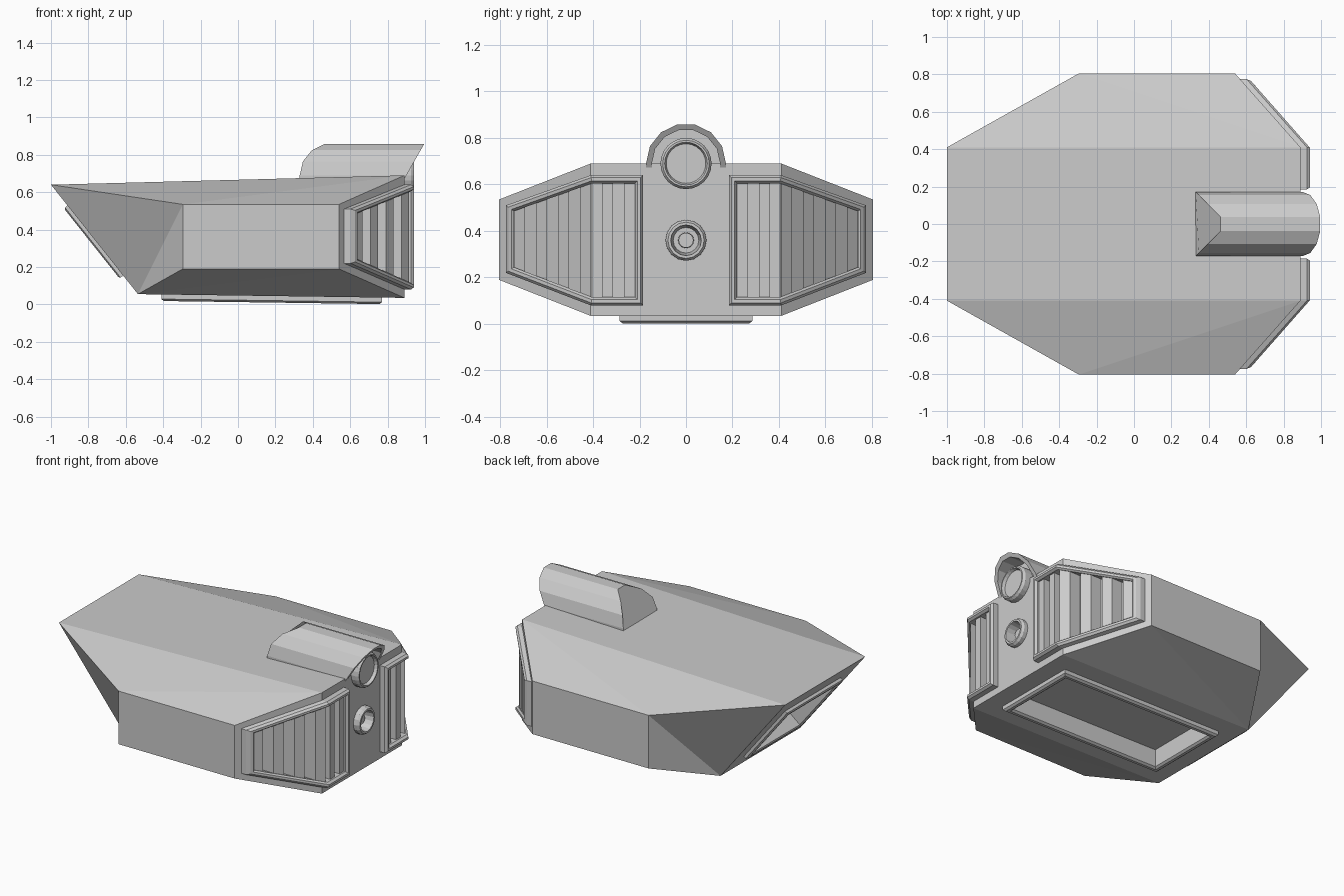
import bpy, bmesh, math
from mathutils import Vector

if "Cube" in bpy.data.objects:
    bpy.data.objects.remove(bpy.data.objects["Cube"])

grey = bpy.data.materials.new("light grey")
grey.diffuse_color = (0.6, 0.6, 0.6, 1)
grey.use_nodes = True
grey.node_tree.nodes["Principled BSDF"].inputs["Base Color"].default_value = grey.diffuse_color


def make(name, verts, faces):
    """Object from closed geometry, with outward normals."""
    bm = bmesh.new()
    vs = [bm.verts.new(v) for v in verts]
    for f in faces:
        bm.faces.new([vs[i] for i in f])
    bmesh.ops.recalc_face_normals(bm, faces=bm.faces[:])
    me = bpy.data.meshes.new(name)
    bm.to_mesh(me)
    bm.free()
    me.materials.append(grey)
    ob = bpy.data.objects.new(name, me)
    bpy.context.collection.objects.link(ob)
    return ob


def caps_for(n):
    # six-sided outlines fold between points 1 and 4
    return [(0, 1, 4, 5), (1, 2, 3, 4)] if n == 6 else [tuple(range(n))]


def rings(name, loops):
    """Bridge successive loops and cap both ends."""
    n = len(loops[0])
    verts = [p for l in loops for p in l]
    faces = [(k * n + i, k * n + (i + 1) % n, (k + 1) * n + (i + 1) % n, (k + 1) * n + i)
             for k in range(len(loops) - 1) for i in range(n)]
    last = (len(loops) - 1) * n
    for c in caps_for(n):
        faces += [c, tuple(last + i for i in c)]
    return make(name, verts, faces)


def inset(pts, d):
    """Offset a counter-clockwise convex outline inwards."""
    out = []
    for i, p in enumerate(pts):
        p, a, b = Vector(p), Vector(pts[i - 1]), Vector(pts[(i + 1) % len(pts)])
        e, f = (p - a).normalized(), (b - p).normalized()
        n1, n2 = Vector((-e.y, e.x)), Vector((-f.y, f.x))
        out.append(p + (n1 + n2) * d / (1 + n1.dot(n2)))
    return out


def cut(target, cutter):
    m = target.modifiers.new("cut", 'BOOLEAN')
    m.operation, m.solver, m.object = 'DIFFERENCE', 'EXACT', cutter
    bpy.context.view_layer.objects.active = target
    bpy.ops.object.modifier_apply(modifier=m.name)
    bpy.data.objects.remove(cutter)


def framed_recess(name, pts, surf, h, depth, w):
    """Raised bevelled frame around a sunken tray, with its opening cut in the hull."""
    steps = [(0, -depth - 0.02), (0, h * 0.7), (w * 0.3, h), (w * 0.7, h),
             (w, h * 0.7), (w, -depth)]
    rings(name, [[surf(*p, t) for p in inset(pts, d)] for d, t in steps])
    hole = inset(pts, w * 0.8)
    cut(hull, rings("cutter", [[surf(*p, t) for p in hole] for t in (-depth - 0.01, 0.1)]))


def lathe(name, profile, z, n):
    """Closed solid turned around an axis along x."""
    loops = [[(x, r * math.cos(2 * math.pi * i / n), z + r * math.sin(2 * math.pi * i / n))
              for i in range(n)] for x, r in profile]
    ob = rings(name, loops)
    return ob


# Hull: wide middle block tapering to a smaller flat on each side
mid = [(-1, 0.64), (0.89, 0.69), (0.89, 0.035), (-0.535, 0.055)]
side = [(-0.295, 0.535), (0.54, 0.535), (0.54, 0.19), (-0.295, 0.19)]
hull = rings("hull", [[(x, y, z) for x, z in prof] for prof, y in
                      ((side, -0.805), (mid, -0.41), (mid, 0.41), (side, 0.805))])
bm = bmesh.new()
bm.from_mesh(hull.data)
bmesh.ops.triangulate(bm, faces=bm.faces[:])
bm.to_mesh(hull.data)
bm.free()

# Folded vent grilles on the x+ end
outline = [(0.185, 0.08), (0.41, 0.08), (0.775, 0.22), (0.775, 0.51), (0.41, 0.64), (0.185, 0.64)]
for s, tag in ((1, "back"), (-1, "front")):
    def vent(y, z, h, s=s):
        return (0.89 - max(0, y - 0.41) * 0.886 + h, s * y, z)
    framed_recess(tag + "_vent_frame", outline, vent, 0.05, 0.05, 0.035)
    for i in range(6):
        y0 = 0.22 + 0.0945 * i
        loops = []
        for y in (y0, y0 + 0.046):
            t = max(0, y - 0.41)
            lo, hi = 0.1 + t * 0.385, 0.62 - t * 0.356
            loops.append([vent(y, z, h) for z, h in
                          ((lo, -0.055), (hi, -0.055), (hi, 0.025), (lo, 0.025))])
        rings(f"{tag}_vent_slat_{i + 1}", loops)

# Recessed panel under the hull
framed_recess("bottom_panel", [(-0.41, -0.285), (0.77, -0.285), (0.77, 0.285), (-0.41, 0.285)],
              lambda x, y, h: (x, y, 0.055 - (x + 0.535) * 0.014 - h), 0.035, 0.09, 0.045)

# Recessed panel in the sloping x- end
top, slope = Vector((-1, 0, 0.64)), Vector((0.465, 0, -0.585))
out = Vector((-0.585, 0, -0.465)).normalized()
framed_recess("sloped_panel", [(0.19, -0.285), (0.83, -0.285), (0.83, 0.285), (0.19, 0.285)],
              lambda u, y, h: top + slope * u + out * h + Vector((0, y, 0)), 0.025, 0.09, 0.04)

# Lamp hood: seven-sided arch, mitred at the rear and raked at the open end
def arch(r):
    a = [math.pi * i / 7 for i in range(8)]
    return [(r, 0.66)] + [(r * math.cos(t), 0.69 + r * math.sin(t)) for t in a] + [(-r, 0.66)]

def rake(z):
    return 0.9 + (z - 0.69) * 0.57

outer, inner = arch(0.172), arch(0.147)
rings("lamp_hood", [[(0.33 + 0.172 - abs(y), y, z) for y, z in outer],
                    [(rake(z), y, z) for y, z in outer],
                    [(rake(z), y, z) for y, z in inner],
                    [(0.87, y, z) for y, z in inner]])

# Lamp under the hood
lathe("lamp", [(0.86, 0.11), (0.925, 0.11), (0.94, 0.1), (0.94, 0.092),
               (0.92, 0.085), (0.92, 0.001)], 0.69, 24)

# Round socket below the lamp
cut(hull, lathe("cutter", [(0.80, 0.075), (1.0, 0.075)], 0.36, 16))
lathe("socket", [(0.78, 0.088), (0.915, 0.088), (0.93, 0.078), (0.93, 0.066),
                 (0.83, 0.055), (0.83, 0.034), (0.89, 0.032), (0.89, 0.001)], 0.36, 16)
